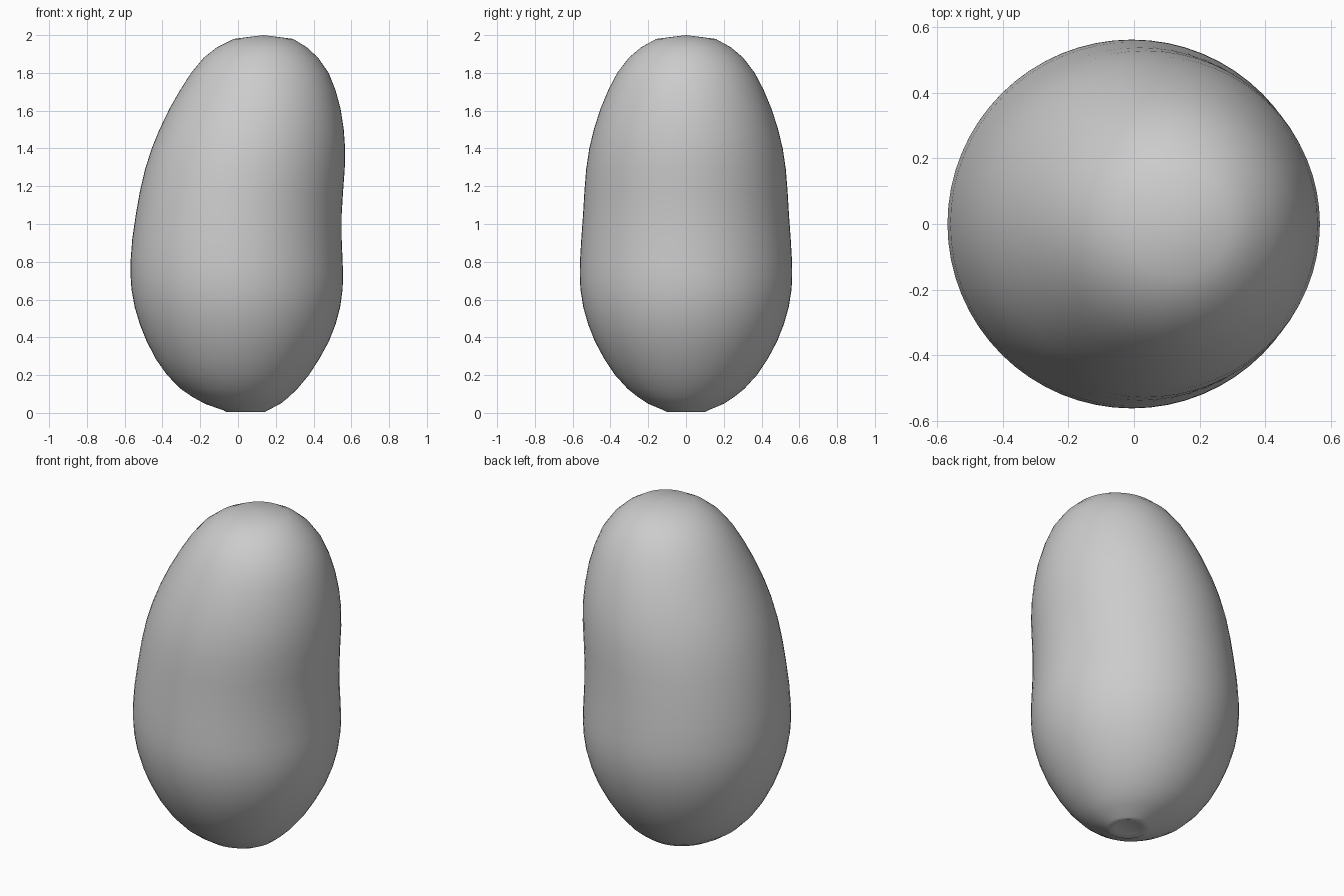
import bpy, bmesh, math

SEGMENTS = 64

# Circular cross-sections of the bean: height, left edge x, right edge x
SECTIONS = [
    (0.014, -0.078, 0.158), (0.048, -0.175, 0.225), (0.085, -0.242, 0.270),
    (0.127, -0.303, 0.314), (0.200, -0.375, 0.375), (0.285, -0.435, 0.430),
    (0.380, -0.484, 0.482), (0.470, -0.520, 0.517), (0.560, -0.547, 0.541),
    (0.655, -0.564, 0.554), (0.730, -0.569, 0.556), (0.800, -0.569, 0.554),
    (0.920, -0.560, 0.549), (1.050, -0.541, 0.549), (1.170, -0.520, 0.556),
    (1.290, -0.492, 0.565), (1.400, -0.457, 0.567), (1.500, -0.416, 0.560),
    (1.610, -0.363, 0.543), (1.710, -0.306, 0.516), (1.800, -0.248, 0.480),
    (1.880, -0.182, 0.424), (1.935, -0.112, 0.365), (1.980, -0.022, 0.292),
]


def add_ring(bm, z, left, right):
    cx, r = (left + right) / 2, (right - left) / 2
    return [bm.verts.new((cx + r * math.cos(2 * math.pi * i / SEGMENTS),
                          r * math.sin(2 * math.pi * i / SEGMENTS), z))
            for i in range(SEGMENTS)]


# Bean body: loft through the sections, with a shallow dimple underneath
bm = bmesh.new()
rings = [add_ring(bm, 0.014, -0.03, 0.112), add_ring(bm, 0.004, -0.06, 0.142)]
rings += [add_ring(bm, *s) for s in SECTIONS]
bottom = bm.verts.new((0.042, 0, 0.02))
top = bm.verts.new((0.135, 0, 2.0))
for i in range(SEGMENTS):
    j = (i + 1) % SEGMENTS
    for a, b in zip(rings, rings[1:]):
        bm.faces.new((a[i], a[j], b[j], b[i]))
    bm.faces.new((bottom, rings[0][j], rings[0][i]))
    bm.faces.new((top, rings[-1][i], rings[-1][j]))
bmesh.ops.recalc_face_normals(bm, faces=bm.faces)
for f in bm.faces:
    f.smooth = True
mesh = bpy.data.meshes.new("bean_body")
bm.to_mesh(mesh)
bm.free()
body = bpy.data.objects.new("bean_body", mesh)
bpy.context.collection.objects.link(body)
